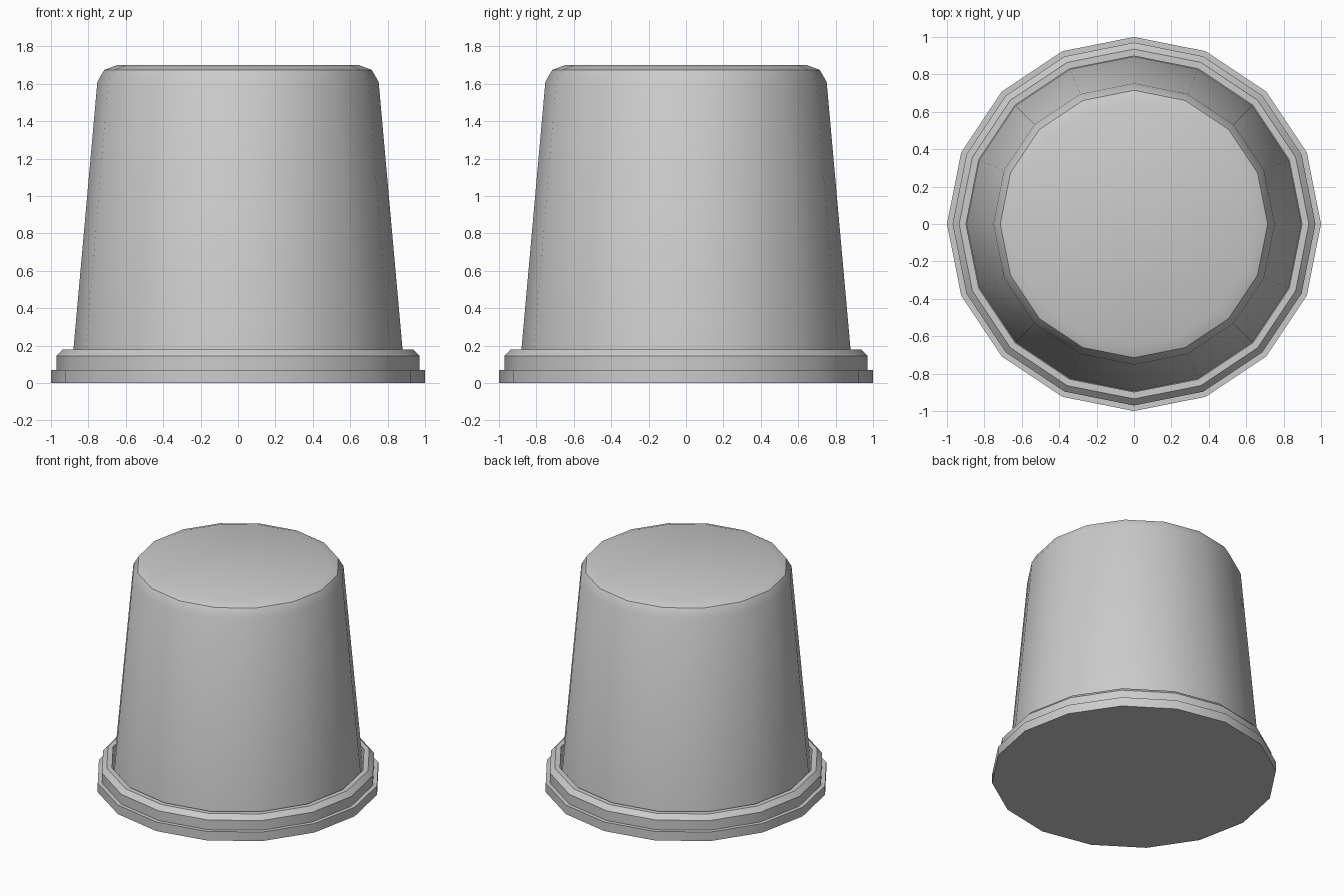
import bpy, bmesh
from math import cos, sin, pi, radians

if "Cube" in bpy.data.objects:
    bpy.data.objects.remove(bpy.data.objects["Cube"])

SIDES = 16


def lathe(name, profile):
    # Revolve (radius, height) points around z and cap both ends
    bm = bmesh.new()
    rings = [[bm.verts.new((r * cos(2 * pi * i / SIDES), r * sin(2 * pi * i / SIDES), z))
              for i in range(SIDES)] for r, z in profile]
    for a, b in zip(rings, rings[1:]):
        for i in range(SIDES):
            j = (i + 1) % SIDES
            bm.faces.new((a[i], a[j], b[j], b[i]))
    bm.faces.new(rings[0][::-1])
    bm.faces.new(rings[-1])
    mesh = bpy.data.meshes.new(name)
    bm.to_mesh(mesh)
    bm.free()
    obj = bpy.data.objects.new(name, mesh)
    bpy.context.collection.objects.link(obj)
    bpy.ops.object.select_all(action='DESELECT')
    obj.select_set(True)
    bpy.context.view_layer.objects.active = obj
    bpy.ops.object.shade_smooth_by_angle(angle=radians(30))
    return obj


lathe("cup", [
    # stepped rim
    (1.0, 0), (1.0, 0.07), (0.97, 0.07), (0.97, 0.145), (0.935, 0.18), (0.898, 0.18),
    # narrow groove where the rim meets the wall
    (0.898, 0.01), (0.895, 0.01),
    # tapered wall and rounded top edge
    (0.752, 1.61), (0.715, 1.674), (0.645, 1.70),
])
